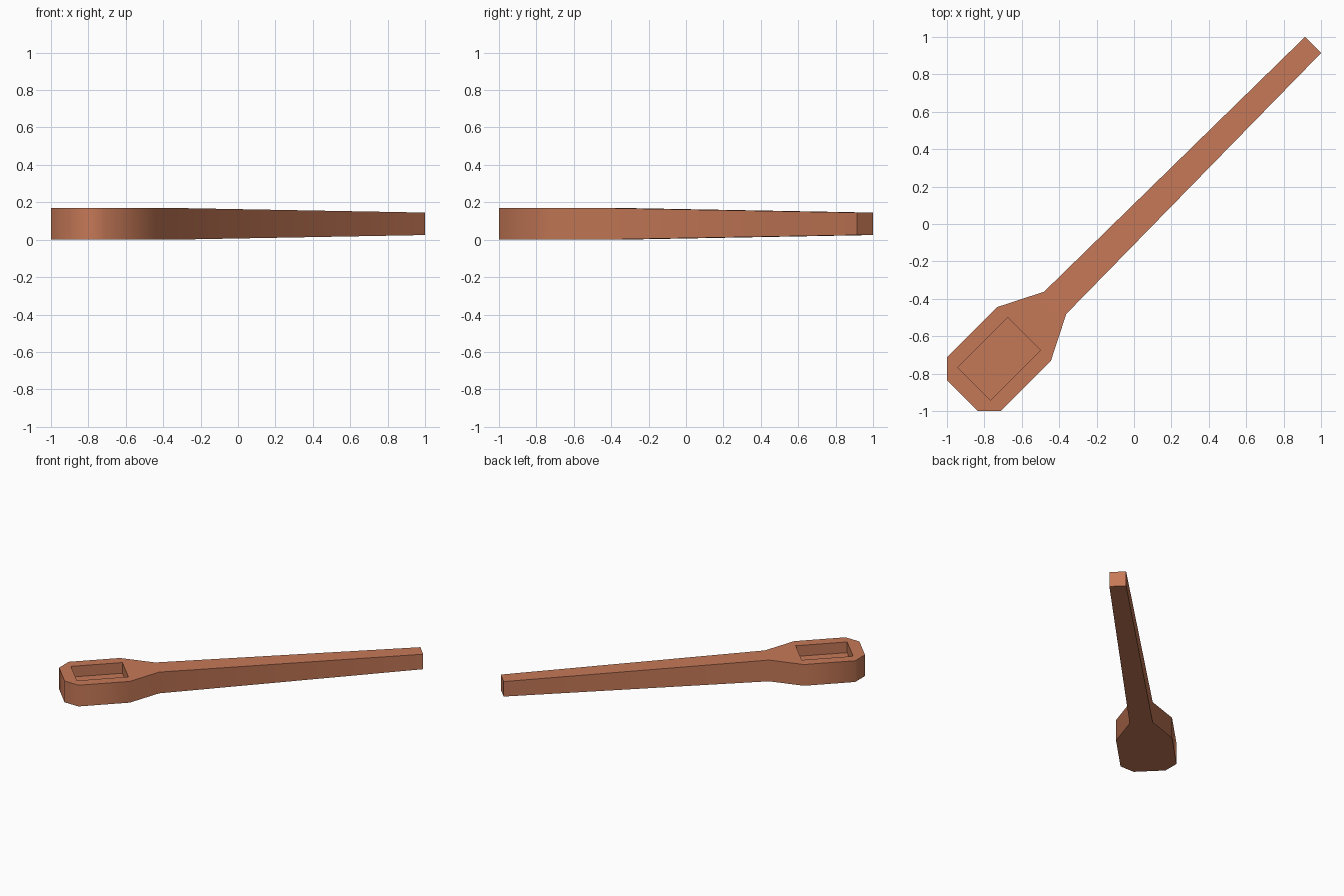
import bpy, bmesh, math

if "Cube" in bpy.data.objects:
    bpy.data.objects.remove(bpy.data.objects["Cube"])

clay = bpy.data.materials.new("terracotta")
clay.diffuse_color = (0.56, 0.19, 0.095, 1)
clay.use_nodes = True
clay.node_tree.nodes["Principled BSDF"].inputs["Base Color"].default_value = clay.diffuse_color


def vec(u, v, z):
    """Along-axis / across-axis coordinates turned 45 degrees into x, y."""
    s = math.sqrt(0.5)
    return ((u - v) * s, (u + v) * s, z)


def make(name, bm):
    bmesh.ops.recalc_face_normals(bm, faces=bm.faces)
    me = bpy.data.meshes.new(name)
    bm.to_mesh(me)
    bm.free()
    me.materials.append(clay)
    ob = bpy.data.objects.new(name, me)
    bpy.context.collection.objects.link(ob)
    return ob


# Spoon outline, half widths from bowl end to handle tip: (u, half width, low z, high z)
half = [(-1.298, 0.116, 0, 0.17), (-1.211, 0.204, 0, 0.17), (-0.833, 0.204, 0, 0.17),
        (-0.596, 0.084, 0, 0.17), (1.354, 0.061, 0.025, 0.145)]
bm = bmesh.new()
sides = {}
for sgn in (1, -1):
    for top in (0, 1):
        sides[sgn, top] = [bm.verts.new(vec(u, sgn * w, (lo, hi)[top])) for u, w, lo, hi in half]
for top in (0, 1):  # bowl plate and tapered handle plate
    a, b = sides[1, top], sides[-1, top]
    bm.faces.new(a[:4] + b[3::-1])
    bm.faces.new([a[3], a[4], b[4], b[3]])
for sgn in (1, -1):  # side walls
    lo, hi = sides[sgn, 0], sides[sgn, 1]
    for i in range(4):
        bm.faces.new([lo[i], lo[i + 1], hi[i + 1], hi[i]])
for i in (0, 4):  # end walls
    bm.faces.new([sides[1, 0][i], sides[-1, 0][i], sides[-1, 1][i], sides[1, 1][i]])
spoon = make("spoon", bm)

# Rectangular hollow in the bowl
bm = bmesh.new()
rings = [[bm.verts.new(vec(u, v, z)) for u, v in
          ((-1.209, -0.124), (-0.83, -0.124), (-0.83, 0.124), (-1.209, 0.124))] for z in (0.084, 0.3)]
bm.faces.new(rings[0])
bm.faces.new(rings[1])
for i in range(4):
    j = (i + 1) % 4
    bm.faces.new([rings[0][i], rings[0][j], rings[1][j], rings[1][i]])
cutter = make("hollow_cutter", bm)
cutter.hide_render = True

mod = spoon.modifiers.new("hollow", 'BOOLEAN')
mod.operation = 'DIFFERENCE'
mod.solver = 'EXACT'
mod.object = cutter
bpy.context.view_layer.objects.active = spoon
spoon.select_set(True)
bpy.ops.object.modifier_apply(modifier=mod.name)
bpy.data.objects.remove(cutter)

# Soft rim around the bowl, sharp edges elsewhere
bpy.ops.object.shade_smooth_by_angle(angle=math.radians(50))
